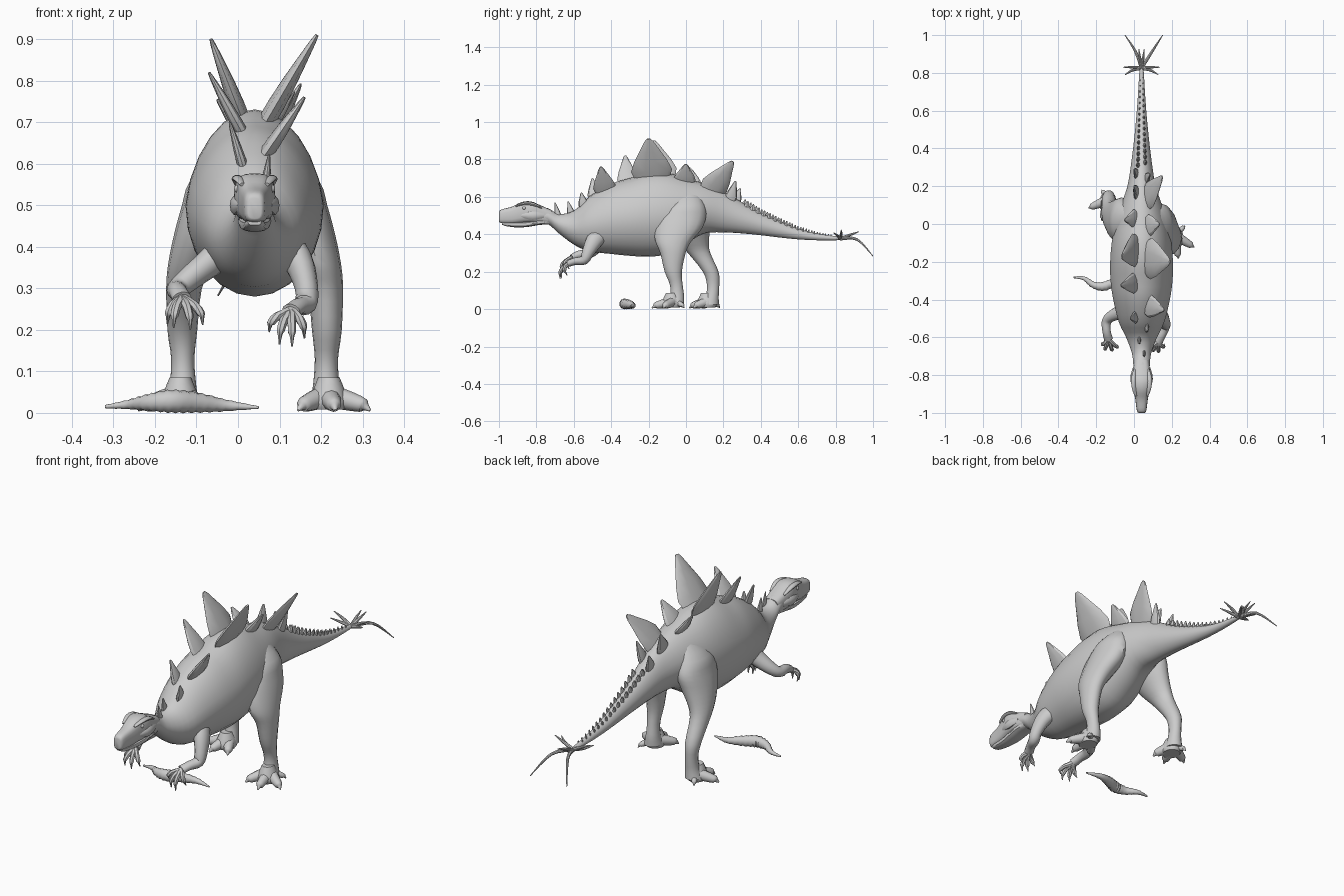
import bpy, bmesh, math
from mathutils import Vector

CX = 0.04          # body's centre plane


def spline(st, n):
    # Catmull-Rom through stations (x, y, z, side radius, other radius)
    if n < 2:
        return [list(s) for s in st]
    out = []
    for i in range(len(st) - 1):
        p0, p1, p2 = st[max(i - 1, 0)], st[i], st[i + 1]
        p3 = st[min(i + 2, len(st) - 1)]
        for k in range(n):
            t = k / n
            out.append([0.5 * (2 * b + (c - a) * t + (2 * a - 5 * b + 4 * c - d) * t * t
                               + (3 * b - a - 3 * c + d) * t ** 3)
                        for a, b, c, d in zip(p0, p1, p2, p3)])
    return out + [list(st[-1])]


def tube(bm, st, sides=12, n=3, ref=(1, 0, 0), fixed=None, power=1.0, taper=0.0):
    pts = spline(st, n)
    pos = [Vector(p[:3]) for p in pts]
    rings = []
    for i, p in enumerate(pts):
        tan = Vector(fixed) if fixed else pos[min(i + 1, len(pos) - 1)] - pos[max(i - 1, 0)]
        tan.normalize()
        r = Vector(ref)
        side = (r - tan * r.dot(tan)).normalized()
        up = side.cross(tan)
        ring = []
        for k in range(sides):
            a = 2 * math.pi * k / sides
            c, s = math.cos(a), math.sin(a)
            c = math.copysign(abs(c) ** power, c)
            s = math.copysign(abs(s) ** power, s)
            c *= 1 - taper * max(s, 0)
            ring.append(bm.verts.new(pos[i] + side * c * max(p[3], .001) + up * s * max(p[4], .001)))
        rings.append(ring)
    for r0, r1 in zip(rings, rings[1:]):
        for k in range(sides):
            j = (k + 1) % sides
            bm.faces.new((r0[k], r0[j], r1[j], r1[k]))
    bm.faces.new(rings[0])
    bm.faces.new(rings[-1])


def finish(name, bm, angle=40):
    bmesh.ops.recalc_face_normals(bm, faces=bm.faces)
    me = bpy.data.meshes.new(name)
    bm.to_mesh(me)
    bm.free()
    ob = bpy.data.objects.new(name, me)
    bpy.context.collection.objects.link(ob)
    bpy.ops.object.select_all(action='DESELECT')
    ob.select_set(True)
    bpy.context.view_layer.objects.active = ob
    bpy.ops.object.shade_smooth_by_angle(angle=math.radians(angle))
    return ob


def by_y(rows):
    # rows of (y, top, bottom, half width) to stations
    return [(CX, y, (t + b) / 2, w, (t - b) / 2) for y, t, b, w in rows]


# neck, trunk and tail
BODY = [(-.80, .55, .45, .042), (-.74, .54, .455, .044), (-.68, .51, .405, .052),
        (-.60, .525, .345, .082), (-.52, .60, .31, .120), (-.40, .67, .295, .150),
        (-.30, .70, .285, .164), (-.20, .728, .280, .166), (-.10, .728, .295, .158),
        (0, .70, .35, .138), (.10, .67, .405, .108), (.20, .63, .41, .075),
        (.30, .57, .405, .058), (.40, .515, .395, .045), (.50, .47, .383, .034),
        (.60, .43, .373, .025), (.70, .405, .368, .018), (.80, .39, .368, .012),
        (.86, .382, .37, .006)]
bm = bmesh.new()
tube(bm, by_y(BODY), 24, 3, fixed=(0, 1, 0), taper=.12)
finish("body", bm)


def back_z(y):
    for a, b in zip(BODY, BODY[1:]):
        if a[0] <= y <= b[0]:
            return a[1] + (b[1] - a[1]) * (y - a[0]) / (b[0] - a[0])
    return .38


# boxy head: skull, jaw, brows, eyes
bm = bmesh.new()
tube(bm, by_y([(-1.0, .518, .468, .016), (-.988, .532, .460, .025), (-.93, .548, .456, .033),
               (-.88, .572, .460, .042), (-.83, .576, .462, .050), (-.78, .556, .458, .046),
               (-.72, .53, .455, .038)]), 20, 3, fixed=(0, 1, 0), power=.65)
finish("skull", bm)
bm = bmesh.new()
tube(bm, by_y([(-.985, .466, .452, .016), (-.96, .466, .443, .024), (-.90, .466, .436, .030),
               (-.84, .47, .440, .038), (-.78, .48, .45, .040), (-.73, .49, .452, .034)]),
     14, 3, fixed=(0, 1, 0), power=.75)
finish("lower_jaw", bm)
bm = bmesh.new()
for s in (-1, 1):
    tube(bm, [(CX + s * .030, -.91, .550, .006, .004), (CX + s * .039, -.87, .563, .012, .007),
              (CX + s * .042, -.82, .562, .013, .009), (CX + s * .036, -.77, .540, .006, .004)], 10)
    tube(bm, [(CX + s * .036, -.88, .50, .006, .010), (CX + s * .046, -.82, .50, .014, .024),
              (CX + s * .040, -.76, .50, .006, .012)], 10)
finish("brow_and_cheek_ridges", bm)
bm = bmesh.new()
for s in (-1, 1):
    g = bmesh.ops.create_icosphere(bm, subdivisions=2, radius=.010)
    bmesh.ops.translate(bm, verts=g["verts"], vec=(CX + s * .040, -.865, .540))
finish("eyes", bm)

# hind legs: (side offset, z, side radius) shared, (y, depth radius) per side
LEG = [(.05, .64, .03), (.09, .56, .065), (.105, .50, .070), (.126, .43, .068), (.153, .36, .055),
       (.170, .30, .043), (.174, .20, .036), (.173, .13, .028), (.173, .07, .032), (.177, .025, .042)]
GAIT = {1: [(.01, .05), (0, .10), (-.02, .128), (-.042, .127), (-.068, .095), (-.070, .068),
            (-.068, .046), (-.052, .034), (-.048, .038), (-.060, .050)],
        -1: [(.02, .05), (.015, .10), (.015, .125), (.02, .110), (.04, .082), (.07, .06),
             (.132, .042), (.145, .033), (.14, .035), (.128, .048)]}
TOES = {1: [(.318, -.122), (.235, -.182), (.145, -.150), (.27, -.01)],
        -1: [(-.240, .085), (-.170, .018), (-.085, .040), (-.17, .18)]}
for s, name in ((1, "right"), (-1, "left")):
    bm = bmesh.new()
    tube(bm, [(CX + s * o, y, z, a, b) for (o, z, a), (y, b) in zip(LEG, GAIT[s])], 16, 3,
         fixed=(0, 0, -1))
    finish(name + "_hind_leg", bm)
    bm = bmesh.new()
    ax, ay = CX + s * .175, GAIT[s][-1][0]
    # low foot pad under the ankle
    tube(bm, [(ax + s * .004, ay - .018, z, a, b) for z, a, b in
              ((.008, .040, .046), (.025, .046, .054), (.05, .040, .046), (.085, .026, .030))],
         12, 2, fixed=(0, 0, 1))
    for k, (tx, ty) in enumerate(TOES[s]):
        f = .65 if k == 3 else 1
        P = lambda t, z, r: (ax + (tx - ax) * t, ay + (ty - ay) * t, z, r * f, r * f)
        tube(bm, [P(.05, .042, .028), P(.4, .032, .025), P(.68, .024, .021),
                  P(.84, .019, .017), P(.88, .016, .011), P(1, .006, .003)], 10, 2, ref=(0, 0, 1))
    finish(name + "_hind_foot", bm)

# arms with fingers
ARMS = {"right": ([(.10, -.44, .42, .04, .05), (.145, -.49, .365, .036, .045),
                   (.165, -.525, .30, .028, .032), (.163, -.545, .262, .027, .025),
                   (.145, -.59, .256, .023, .020), (.128, -.625, .245, .024, .018)],
                  [(.16, -.635, .180), (.13, -.672, .160), (.100, -.664, .165), (.075, -.645, .195)]),
        "left": ([(.0, -.43, .42, .05, .05), (-.055, -.46, .372, .036, .042),
                  (-.115, -.485, .325, .029, .031), (-.145, -.515, .298, .026, .025),
                  (-.145, -.57, .292, .022, .022), (-.135, -.61, .275, .024, .018)],
                 [(-.170, -.625, .215), (-.155, -.662, .205), (-.115, -.668, .200), (-.085, -.645, .212)])}
for name, (arm, tips) in ARMS.items():
    bm = bmesh.new()
    tube(bm, arm, 12, 3)
    finish(name + "_arm", bm)
    bm = bmesh.new()
    w = Vector(arm[-1][:3])
    for tip in tips:
        d = Vector(tip) - w
        st = []
        for t, r in ((0, .013), (.35, .011), (.65, .010), (.75, .006), (1, .002)):
            p = w + d * t + Vector((d.x * .3, -.02, .006)) * math.sin(math.pi * t)
            st.append((*p, r, r))
        tube(bm, st, 7, 2)
    finish(name + "_fingers", bm)


# back plates: side, base y, half length, tip, half thickness
def plate(bm, side, y, half, tip, thick):
    base = Vector((CX + side * .026, y, back_z(y) - .03))
    d = Vector(tip) - base
    st = []
    for t, w, h in ((0, .85, 1), (.2, 1, 1), (.45, .80, .85), (.7, .5, .6), (.92, .24, .35), (1, .10, .2)):
        st.append((*(base + d * t), half * w, thick * h))
    tube(bm, st, 10, 1, ref=(0, 1, 0))


PLATES = [(1, -.43, .062, (.160, -.455, .76), .018), (1, -.18, .110, (.190, -.20, .91), .022),
          (1, -.01, .060, (.135, 0, .775), .018), (1, .13, .075, (.150, .25, .79), .018),
          (-1, -.49, .035, (-.02, -.50, .70), .013), (-1, -.31, .055, (-.070, -.325, .82), .016),
          (-1, -.13, .090, (-.065, -.175, .90), .020), (-1, .03, .050, (-.05, .02, .755), .015),
          (-1, .16, .040, (.0, .20, .715), .014), (1, .235, .032, (.085, .265, .685), .012),
          (-1, .26, .030, (.0, .29, .645), .012), (1, -.545, .028, (.075, -.56, .622), .011),
          (-.5, -.61, .022, (.03, -.63, .575), .009), (.5, -.68, .018, (.055, -.70, .57), .008)]
bm = bmesh.new()
for p in PLATES:
    plate(bm, *p)
finish("back_plates", bm, 30)

# two rows of small studs on the tail
bm = bmesh.new()
for i in range(16):
    for s in (-1, 1):
        y = .31 + .030 * i + (.014 if s > 0 else 0)
        f = 1 - i / 20
        z, x = back_z(y), CX + s * .018 * f
        tube(bm, [(x, y, z - .012, .011 * f, .017 * f), (x + s * .002, y + .002, z + .005 * f, .009 * f, .013 * f),
                  (x + s * .004 * f, y + .008 * f, z + .022 * f, .002, .003)], 6, 1, fixed=(0, 0, 1))
finish("tail_studs", bm)

# tail spikes, mirrored: mid and tip offsets (x, y, z)
bm = bmesh.new()
SPIKES = [((.045, .09, -.006), (.10, .175, -.095)), ((.05, .005, .025), (.097, .005, .046)),
          ((.05, -.012, .012), (.088, -.035, .030)), ((.008, .05, .018), (.014, .10, .036))]
for m, t in SPIKES:
    for s in (-1, 1):
        x = CX + .012 if t[1] > .15 else CX
        tube(bm, [(CX, .825, .376, .009, .009), (x + s * m[0], .825 + m[1], .378 + m[2], .007, .007),
                  (x + s * t[0], .825 + t[1], .378 + t[2], .002, .002)], 8, 4, ref=(0, 0, 1))
finish("tail_spikes", bm)

# ridged wavy piece lying on the ground
PATH = [(-.32, -.283, .015, .004, .004), (-.265, -.288, .020, .011, .011), (-.215, -.322, .025, .020, .018),
        (-.16, -.330, .028, .027, .025), (-.10, -.305, .025, .024, .022), (-.03, -.283, .018, .014, .014),
        (.05, -.295, .013, .003, .003)]
bm = bmesh.new()
tube(bm, [(x, y, z, a * (1.07 if i % 2 else .94), b * (1.07 if i % 2 else .94))
          for i, (x, y, z, a, b) in enumerate(spline(PATH, 6))], 10, 1, ref=(0, 0, 1))
finish("ground_piece", bm)
